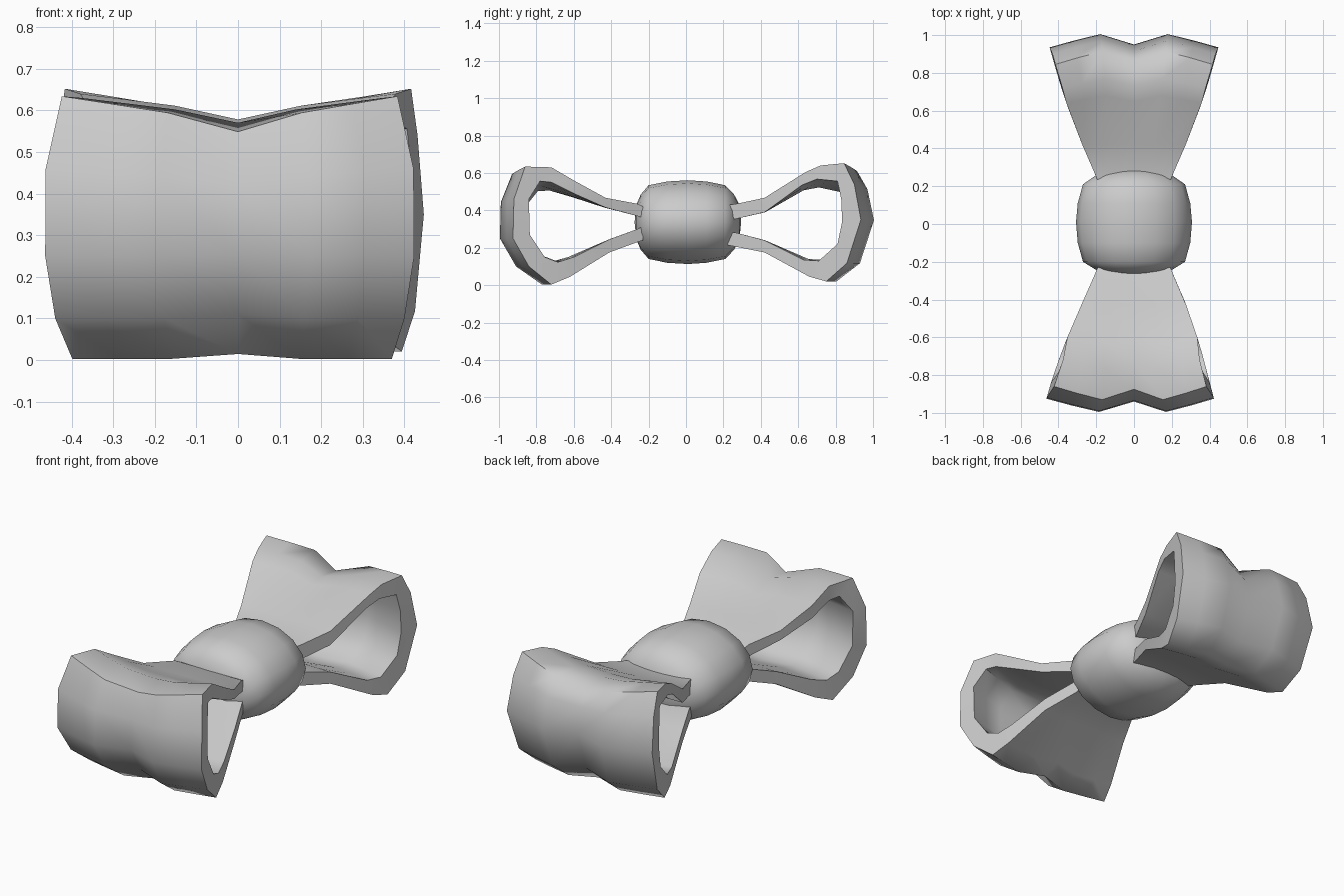
import bpy, bmesh
from math import sin, cos, pi

if "Cube" in bpy.data.objects:
    bpy.data.objects.remove(bpy.data.objects["Cube"])

# Ribbon side profiles as (distance from knot, z), from upper end round to lower end
BACK_OUT = [(.235, .43), (.27, .435), (.42, .467), (.64, .605), (.72, .64), (.845, .652), (.90, .54),
            (.935, .35), (.86, .117), (.75, .02), (.66, .045), (.42, .175), (.27, .205), (.22, .215)]
BACK_IN = [(.235, .35), (.27, .355), (.42, .39), (.62, .535), (.70, .567), (.81, .556), (.83, .46),
           (.835, .34), (.81, .22), (.71, .13), (.63, .135), (.42, .24), (.27, .28), (.22, .285)]
FRONT_OUT = [(.23, .42), (.26, .435), (.43, .467), (.60, .56), (.72, .63), (.86, .634), (.92, .46),
             (.925, .25), (.84, .10), (.72, .003), (.62, .045), (.41, .175), (.26, .23), (.23, .24)]
FRONT_IN = [(.23, .36), (.26, .37), (.43, .415), (.60, .49), (.72, .55), (.78, .556), (.84, .46),
            (.835, .27), (.755, .15), (.685, .123), (.60, .15), (.41, .245), (.26, .30), (.23, .315)]
# Columns across the ribbon: (side position, outward bulge, upper and lower height factors)
COLUMNS = [(-1, 0, 1, 1), (-.72, .035, .94, 1), (-.4, .07, .87, 1), (0, .015, .72, .95),
           (.4, .07, .87, 1), (.72, .035, .94, 1), (1, 0, 1, 1)]
MID = .33


def finish(name, bm, angle):
    bmesh.ops.recalc_face_normals(bm, faces=bm.faces)
    mesh = bpy.data.meshes.new(name)
    bm.to_mesh(mesh)
    bm.free()
    ob = bpy.data.objects.new(name, mesh)
    bpy.context.collection.objects.link(ob)
    bpy.ops.object.select_all(action='DESELECT')
    ob.select_set(True)
    bpy.context.view_layer.objects.active = ob
    bpy.ops.object.shade_smooth_by_angle(angle=angle)
    return ob


def ribbon_loop(name, outer, inner, side, shift, top_trim):
    bm = bmesh.new()
    ring = outer + inner[::-1]
    n, m = len(ring), len(outer)
    cols = []
    for u, bulge, upper, lower in COLUMNS:
        verts = []
        for y, z in ring:
            half = .2 + .36 * (y - .25)
            if .25 < y < .93:
                half += .018 * sin(pi * (y - .25) / .68)
            if z > .5 and y > .7:
                half -= top_trim
            ramp = min(1, max(0, (y - .4) / .45))
            k = 1 + ((upper if z > MID else lower) - 1) * ramp
            verts.append(bm.verts.new((u * half + shift * abs(u) * ramp,
                                       side * (y + bulge * ramp),
                                       MID + (z - MID) * k)))
        cols.append(verts)
    for a, b in zip(cols, cols[1:]):
        for i in range(n):
            j = (i + 1) % n
            bm.faces.new((a[i], a[j], b[j], b[i]))
    # Cloth edges on both sides
    for c in (cols[0], cols[-1]):
        for i in range(m - 1):
            bm.faces.new((c[i], c[i + 1], c[n - 2 - i], c[n - 1 - i]))
    return finish(name, bm, 1.0)


ribbon_loop("back_loop", BACK_OUT, BACK_IN, 1, 0, .005)
ribbon_loop("front_loop", FRONT_OUT, FRONT_IN, -1, -.02, .022)

# Centre knot: barrel turned about the y axis, with rounded ends
RINGS = [(-.265, .42), (-.242, .66), (-.20, .88), (-.10, .97), (.01, 1),
         (.11, .97), (.21, .88), (.257, .66), (.285, .42)]
SEGMENTS = 16
bm = bmesh.new()
rings = [[bm.verts.new((.307 * s * cos(2 * pi * i / SEGMENTS), y,
                        .337 + .224 * s * sin(2 * pi * i / SEGMENTS)))
          for i in range(SEGMENTS)] for y, s in RINGS]
for a, b in zip(rings, rings[1:]):
    for i in range(SEGMENTS):
        j = (i + 1) % SEGMENTS
        bm.faces.new((a[i], a[j], b[j], b[i]))
for r, y in ((rings[0], -.275), (rings[-1], .295)):
    tip = bm.verts.new((0, y, .337))
    for i in range(SEGMENTS):
        bm.faces.new((r[i], r[(i + 1) % SEGMENTS], tip))
finish("knot", bm, 1.0)
